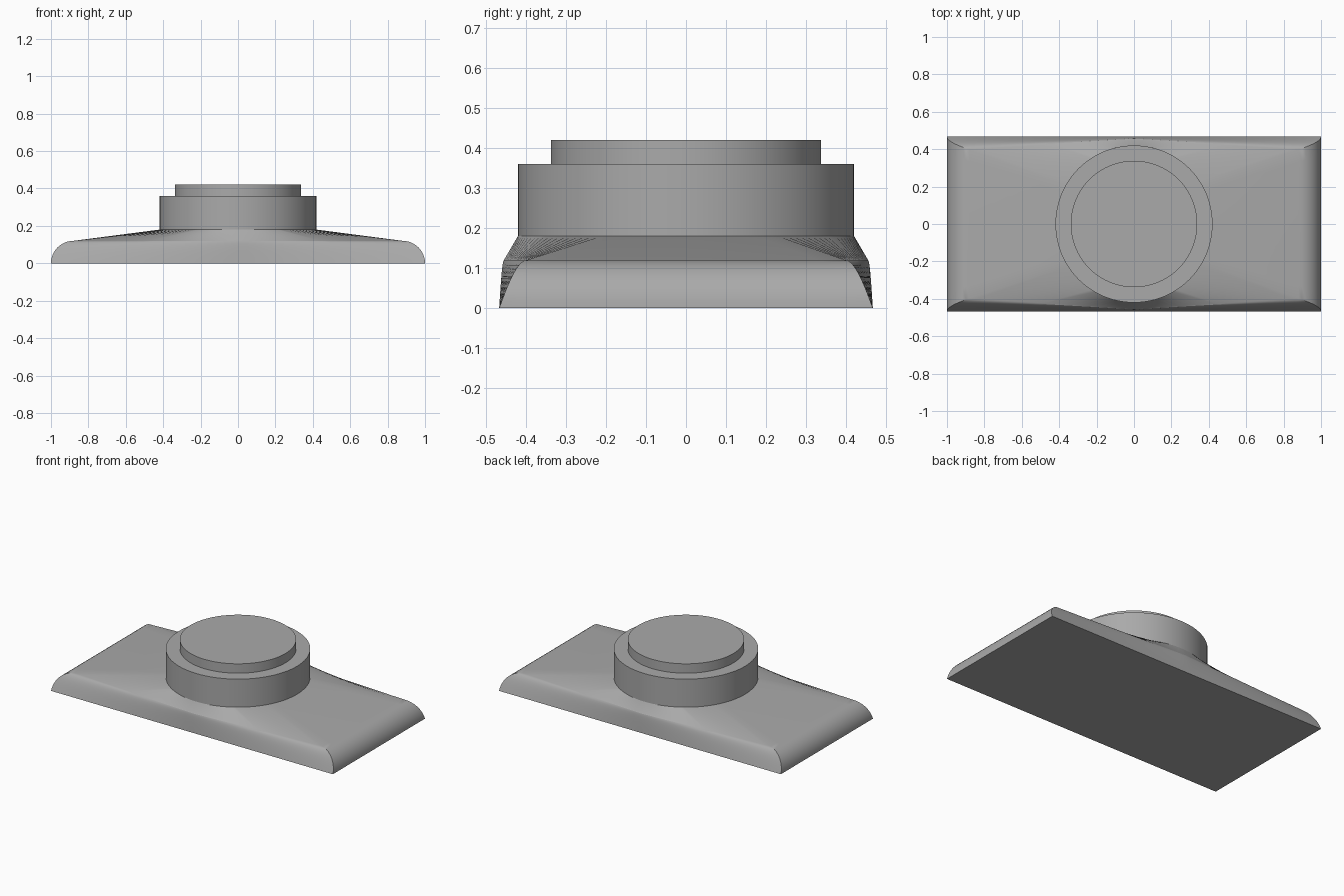
import bpy
import bmesh
from math import sin, cos, pi, radians

cube = bpy.data.objects.get("Cube")
if cube:
    bpy.data.objects.remove(cube)

grey = bpy.data.materials.new("plain grey")
grey.use_nodes = True
COLOUR = (0.4, 0.4, 0.4, 1)
grey.diffuse_color = COLOUR
grey.node_tree.nodes["Principled BSDF"].inputs["Base Color"].default_value = COLOUR

RADIUS = 0.42
RIM_Z = 0.12
TOP_Z = 0.18
CORNER = radians(30)  # where the plinth corners meet the top circle
STEPS = 10


def finish(name, bm):
    """Turn a bmesh into a smooth-shaded object with crisp edges."""
    bmesh.ops.recalc_face_normals(bm, faces=bm.faces)
    mesh = bpy.data.meshes.new(name)
    bm.to_mesh(mesh)
    bm.free()
    mesh.materials.append(grey)
    obj = bpy.data.objects.new(name, mesh)
    bpy.context.collection.objects.link(obj)
    bpy.ops.object.select_all(action='DESELECT')
    obj.select_set(True)
    bpy.context.view_layer.objects.active = obj
    bpy.ops.object.shade_smooth_by_angle(angle=radians(25))


def half_outline():
    """Right end then back side: (is_end, position along side, circle angle)."""
    for i in range(12):
        s = 2 * i / 12 - 1
        yield True, s, s * CORNER
    for i in range(40):
        s = 1 - 2 * i / 40
        yield False, s, pi / 2 - s * (pi / 2 - CORNER)


def rim_ring(u):
    """Rectangular ring on the rounded edge, its long sides bulging in the middle."""
    a = u * pi / 2
    x, z = 0.88 + 0.12 * cos(a), RIM_Z * sin(a)
    y = 0.467 - 0.07 * u
    half = []
    for is_end, s, _ in half_outline():
        if is_end:
            half.append((x, s * y, z))
        else:
            half.append((s * x, y + 0.058 * u * (1 - abs(s)), z))
    return half + [(-p, -q, r) for p, q, r in half]


def circle_ring():
    half = [(RADIUS * cos(t), RADIUS * sin(t), TOP_Z) for _, _, t in half_outline()]
    return half + [(-p, -q, r) for p, q, r in half]


# Plinth: rounded rectangle lofted up to a circle
bm = bmesh.new()
rings = [rim_ring(k / STEPS) for k in range(STEPS + 1)] + [circle_ring()]
rows = [[bm.verts.new(p) for p in ring] for ring in rings]
for low, high in zip(rows, rows[1:]):
    for i in range(len(low)):
        bm.faces.new((low[i - 1], low[i], high[i], high[i - 1]))
bm.faces.new(rows[0])
bm.faces.new(rows[-1])
finish("plinth", bm)


# Stacked round drums
def drum(name, radius, bottom, top):
    bm = bmesh.new()
    bmesh.ops.create_cone(bm, cap_ends=True, segments=96, radius1=radius,
                          radius2=radius, depth=top - bottom)
    bmesh.ops.translate(bm, verts=bm.verts, vec=(0, 0, (top + bottom) / 2))
    finish(name, bm)


drum("wide_drum", RADIUS, TOP_Z, 0.36)
drum("top_disc", 0.338, 0.36, 0.42)
